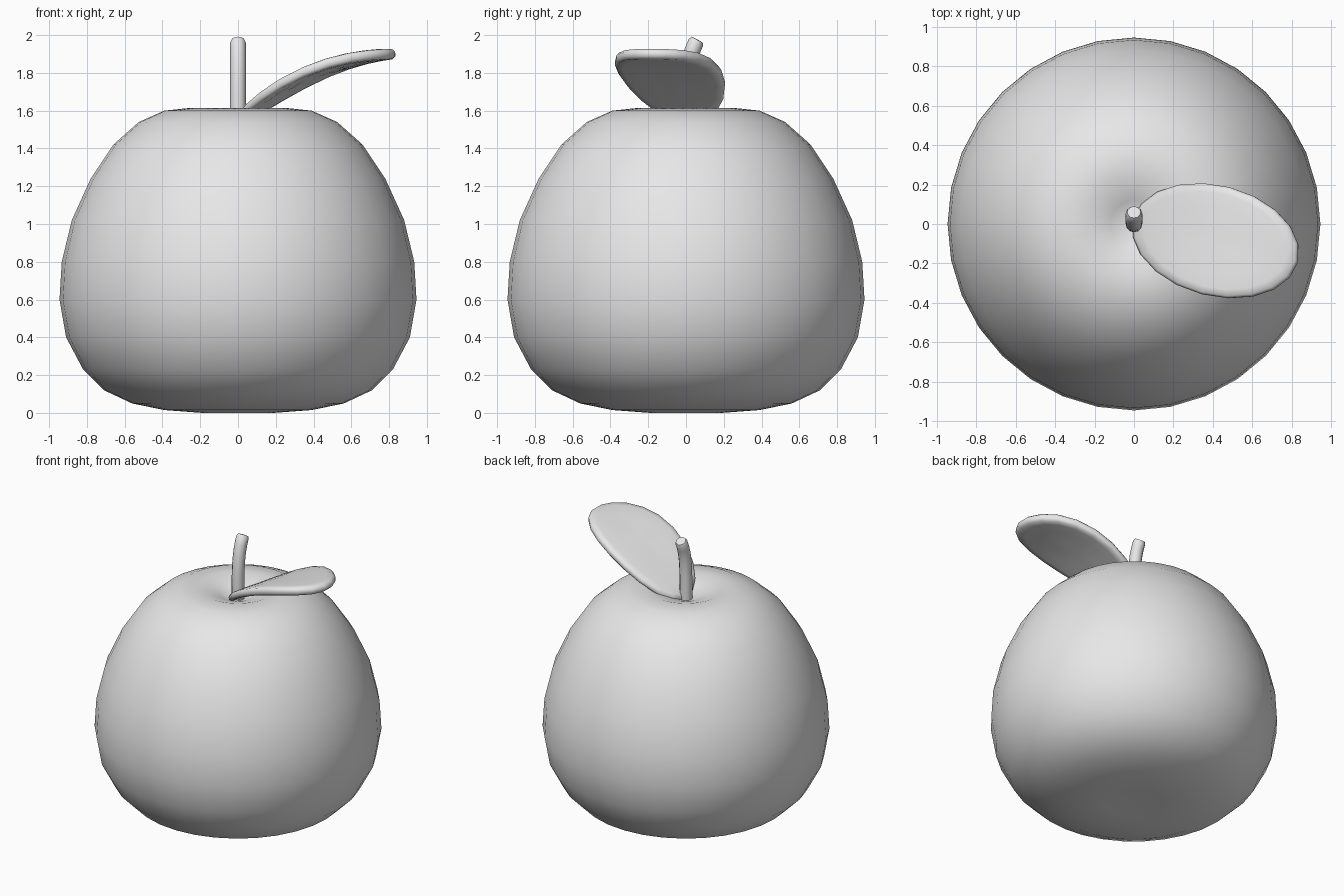
import bpy
import bmesh
from math import cos, sin, pi, atan, radians

if "Cube" in bpy.data.objects:
    bpy.data.objects.remove(bpy.data.objects["Cube"], do_unlink=True)

grey = bpy.data.materials.new("light grey")
grey.use_nodes = True
grey.diffuse_color = (0.8, 0.8, 0.8, 1)
grey.node_tree.nodes["Principled BSDF"].inputs["Base Color"].default_value = (0.8, 0.8, 0.8, 1)


def lathe(name, profile, sides, place=lambda x, y, z: (x, y, z), angle=180):
    """Spin (radius, height) points round z, passing each vertex through place."""
    bm = bmesh.new()
    rings = []
    for r, z in profile:
        if r == 0:
            rings.append([bm.verts.new(place(0, 0, z))] * sides)
        else:
            turns = [2 * pi * i / sides for i in range(sides)]
            rings.append([bm.verts.new(place(r * cos(a), r * sin(a), z)) for a in turns])
    for low, high in zip(rings, rings[1:]):
        for i in range(sides):
            j = (i + 1) % sides
            corners = dict.fromkeys((low[i], low[j], high[j], high[i]))
            bm.faces.new(list(corners))
    bmesh.ops.recalc_face_normals(bm, faces=bm.faces)
    mesh = bpy.data.meshes.new(name)
    bm.to_mesh(mesh)
    bm.free()
    mesh.materials.append(grey)
    obj = bpy.data.objects.new(name, mesh)
    bpy.context.collection.objects.link(obj)
    bpy.ops.object.select_all(action="DESELECT")
    obj.select_set(True)
    bpy.context.view_layer.objects.active = obj
    bpy.ops.object.shade_smooth_by_angle(angle=radians(angle))
    return obj


# Fruit body, with a dimple at the top and a shallow one underneath
lathe("fruit_body", [
    (0, 0.03), (0.19, 0.0), (0.39, 0.015), (0.56, 0.05), (0.71, 0.12),
    (0.82, 0.23), (0.91, 0.4), (0.945, 0.6), (0.933, 0.8), (0.88, 1.02),
    (0.78, 1.24), (0.66, 1.42), (0.525, 1.54), (0.39, 1.6), (0.25, 1.615),
    (0.12, 1.57), (0, 1.52)], 32)


# Stem, bending towards the back at its tip
def bend_stem(x, y, z):
    t = max(0, (z - 1.55) / 0.425)
    tilt = atan(0.56 * t ** 3)
    return x, 0.06 * t ** 4 + y * cos(tilt), z - y * sin(tilt)


stem_heights = [1.48, 1.6, 1.7, 1.8, 1.87, 1.92, 1.96]
lathe("stem", [(0, 1.48)] + [(0.042, z) for z in stem_heights]
      + [(0.034, 1.975), (0, 1.977)], 12, bend_stem, 50)

# Leaf, a thick oval plate rising from the stem and levelling off at its tip
LEAF_TURN = radians(-14.5)


def curl_leaf(x, y, z):
    u, v = 0.43 * x, 0.28 * y
    height = 1.805 + 0.42 * u - 0.46 * u * u
    slope = atan(0.42 - 0.92 * u)
    u -= z * sin(slope) * 0.5
    return (0.415 + u * cos(LEAF_TURN) - v * sin(LEAF_TURN),
            -0.085 + u * sin(LEAF_TURN) + v * cos(LEAF_TURN),
            height + z * cos(slope))


top_half = [(0, 0.03), (0.3, 0.03), (0.6, 0.03), (0.85, 0.03), (0.96, 0.027), (1, 0.012)]
lathe("leaf", top_half + [(r, -z) for r, z in reversed(top_half)], 20, curl_leaf, 60)
